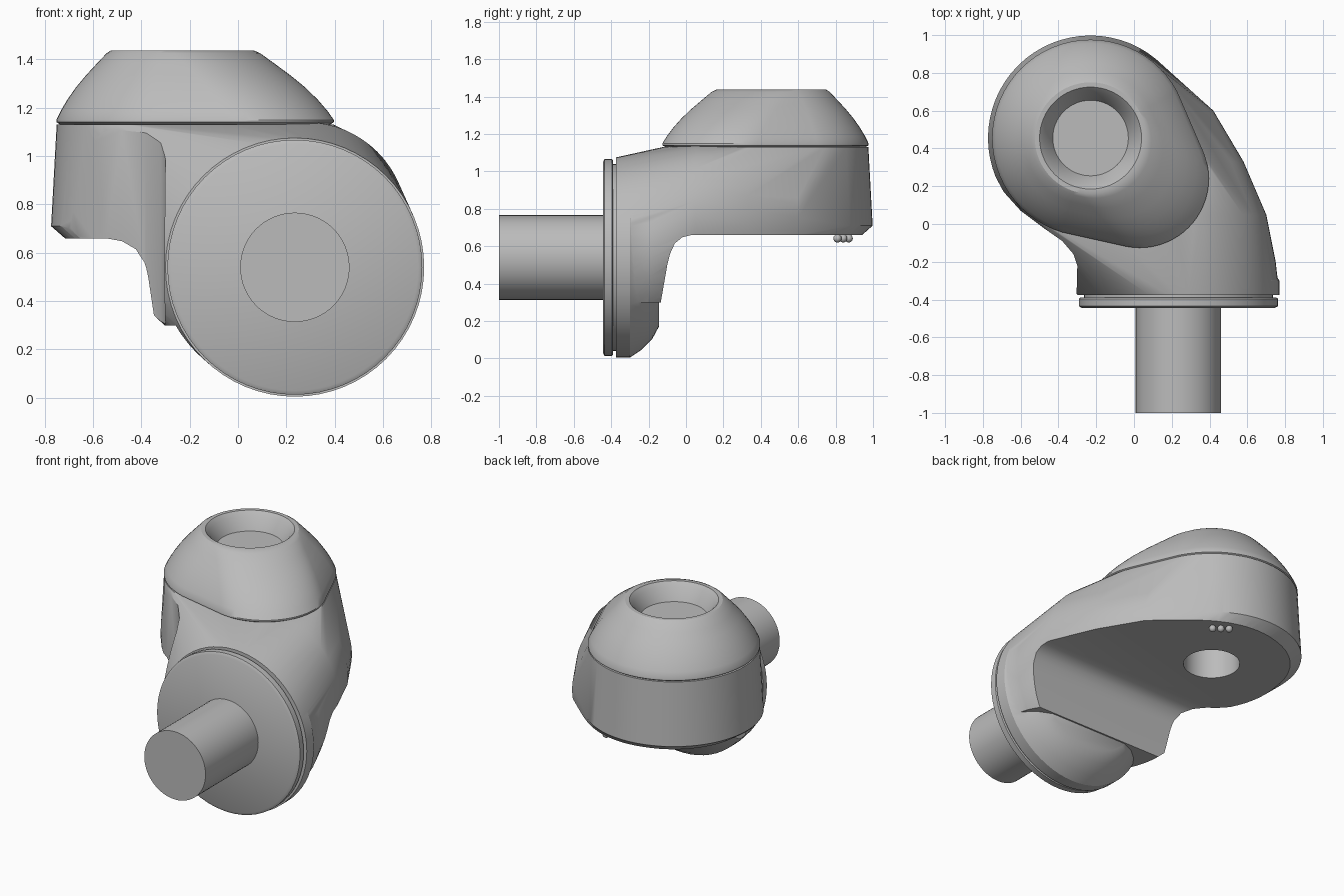
import bpy, bmesh
from math import sin, cos, tau, radians
from mathutils import Vector

if "Cube" in bpy.data.objects:
    bpy.data.objects.remove(bpy.data.objects["Cube"], do_unlink=True)

grey = bpy.data.materials.new("light grey metal")
grey.use_nodes = True
COLOR = (0.5, 0.5, 0.5, 1)
grey.diffuse_color = COLOR
grey.node_tree.nodes["Principled BSDF"].inputs["Base Color"].default_value = COLOR

SEG = 64
HEAD = (-0.23, 0.455)      # axis of the upright head
DISC = (0.235, 0.54)       # x and z of the front axle


def finish(name, bm):
    bmesh.ops.recalc_face_normals(bm, faces=bm.faces)
    mesh = bpy.data.meshes.new(name)
    bm.to_mesh(mesh)
    bm.free()
    obj = bpy.data.objects.new(name, mesh)
    mesh.materials.append(grey)
    bpy.context.collection.objects.link(obj)
    return obj


def loft(name, rings):
    """Skin a stack of equal rings and close both ends."""
    bm = bmesh.new()
    rows = [[bm.verts.new(p) for p in ring] for ring in rings]
    for a, b in zip(rows, rows[1:]):
        for i in range(len(a)):
            j = (i + 1) % len(a)
            bm.faces.new((a[i], a[j], b[j], b[i]))
    bm.faces.new(rows[0])
    bm.faces.new(rows[-1])
    return finish(name, bm)


def ring_y(y, r, x=DISC[0], z=DISC[1]):
    return [Vector((x + r * cos(i * tau / SEG), y, z + r * sin(i * tau / SEG))) for i in range(SEG)]


def ring_z(z, r):
    return [Vector((HEAD[0] + r * cos(i * tau / SEG), HEAD[1] + r * sin(i * tau / SEG), z))
            for i in range(SEG)]


def egg(z, grow=0.0):
    """Outline wrapped around a large rear circle and a smaller front circle."""
    points = []
    for i in range(SEG):
        d = Vector((cos(i * tau / SEG), sin(i * tau / SEG)))
        circles = [(Vector(HEAD), 0.525 + grow), (Vector((0.03, 0.24)), 0.37 + grow)]
        c, r = max(circles, key=lambda k: k[0].dot(d) + k[1])
        points.append((c + r * d).to_3d() + Vector((0, 0, z)))
    return points


def cut(obj, cutter, operation="DIFFERENCE"):
    cutter.hide_render = True
    mod = obj.modifiers.new("cut", "BOOLEAN")
    mod.operation, mod.object, mod.solver = operation, cutter, "EXACT"
    bpy.context.view_layer.objects.active = obj
    bpy.ops.object.modifier_apply(modifier=mod.name)
    bpy.data.objects.remove(cutter, do_unlink=True)


# Elbow body: a hull over the front disc, the side bulge and the head
bm = bmesh.new()
cloud = ring_y(-0.375, 0.535) + ring_y(-0.2, 0.5, 0.25, 0.58)
for x, y, r in ((0.28, 0.05, 0.42), (0.18, 0.33, 0.4), (0.06, 0.6, 0.36)):
    cloud += ring_y(y, r, x, 0.72)
cloud += egg(0.66, -0.05) + egg(0.71, 0.018) + egg(1.13, -0.005)
for p in cloud:
    bm.verts.new(p)
hull = bmesh.ops.convex_hull(bm, input=bm.verts)
loose = {v for v in hull["geom_interior"] + hull["geom_unused"] if isinstance(v, bmesh.types.BMVert)}
bmesh.ops.delete(bm, geom=list(loose), context="VERTS")
body = finish("elbow_body", bm)

# Filleted hollow under the arm
under = [(1.3, 0.66), (0.03, 0.66), (-0.02, 0.648), (-0.06, 0.615), (-0.085, 0.56),
         (-0.1, 0.5), (-0.135, 0.3), (-0.34, 0.3), (-0.34, -0.2), (1.3, -0.2)]
cut(body, loft("under_cutter", [[(x, y, z) for y, z in under] for x in (-1.5, 1.5)]))

# Waist on the left where the disc meets the head
waist = [(-1.2, -0.6), (-0.31, -0.6), (-0.3, -0.22), (-0.32, -0.16), (-0.38, -0.09),
         (-0.48, -0.02), (-0.6, 0.07), (-0.69, 0.17), (-0.76, 0.3), (-1.2, 0.3)]
cut(body, loft("waist_cutter", [[(x, y, z) for x, y in waist] for z in (-0.5, 2)]))

# Lower front disc with a chamfered back
plug = loft("front_disc", [ring_y(y, r) for y, r in
            ((-0.375, 0.535), (-0.3, 0.535), (-0.24, 0.495), (-0.18, 0.435), (-0.145, 0.37))])
cut(body, plug, "UNION")

# Bore in the underside of the head
cut(body, loft("bore_cutter", [ring_z(0.5, 0.17), ring_z(1.08, 0.17)]))

# Domed cap: blends from the egg outline to a round rim, then dips into a recess
rim = ring_z(1.437, 0.295)
base = egg(1.15, -0.004)
layers = [egg(1.115, -0.02), egg(1.13, -0.02), egg(1.14, -0.004)]
for t, h in ((0, 0), (0.08, 0.13), (0.2, 0.29), (0.36, 0.47), (0.54, 0.64), (0.74, 0.81), (0.92, 0.96)):
    row = [a.lerp(b, t) for a, b in zip(base, rim)]
    for p in row:
        p.z = 1.15 + 0.287 * h
    layers.append(row)
layers += [rim, ring_z(1.437, 0.27), ring_z(1.41, 0.245), ring_z(1.34, 0.205), ring_z(1.33, 0.2)]
cap = loft("head_cap", layers)

# Axle shaft with flange and recessed neck
flange = loft("axle_flange", [ring_y(y, r) for y, r in
              ((-0.37, 0.5), (-0.39, 0.5), (-0.39, 0.52), (-0.396, 0.527), (-0.435, 0.527), (-0.445, 0.51))])
shaft = loft("axle_shaft", [ring_y(-0.44, 0.226), ring_y(-1, 0.226)])

# Small nubs under the head
nubs = []
for x, y in ((0.06, 0.81), (0.02, 0.84), (-0.02, 0.87)):
    bm = bmesh.new()
    bmesh.ops.create_uvsphere(bm, u_segments=12, v_segments=8, radius=0.022)
    bmesh.ops.translate(bm, verts=bm.verts, vec=(x, y, 0.642))
    nubs.append(finish("underside_nub", bm))

# Smooth shading with crisp edges
bpy.ops.object.select_all(action="DESELECT")
for obj in [body, cap, flange, shaft] + nubs:
    obj.select_set(True)
bpy.context.view_layer.objects.active = body
bpy.ops.object.shade_smooth_by_angle(angle=radians(32))
